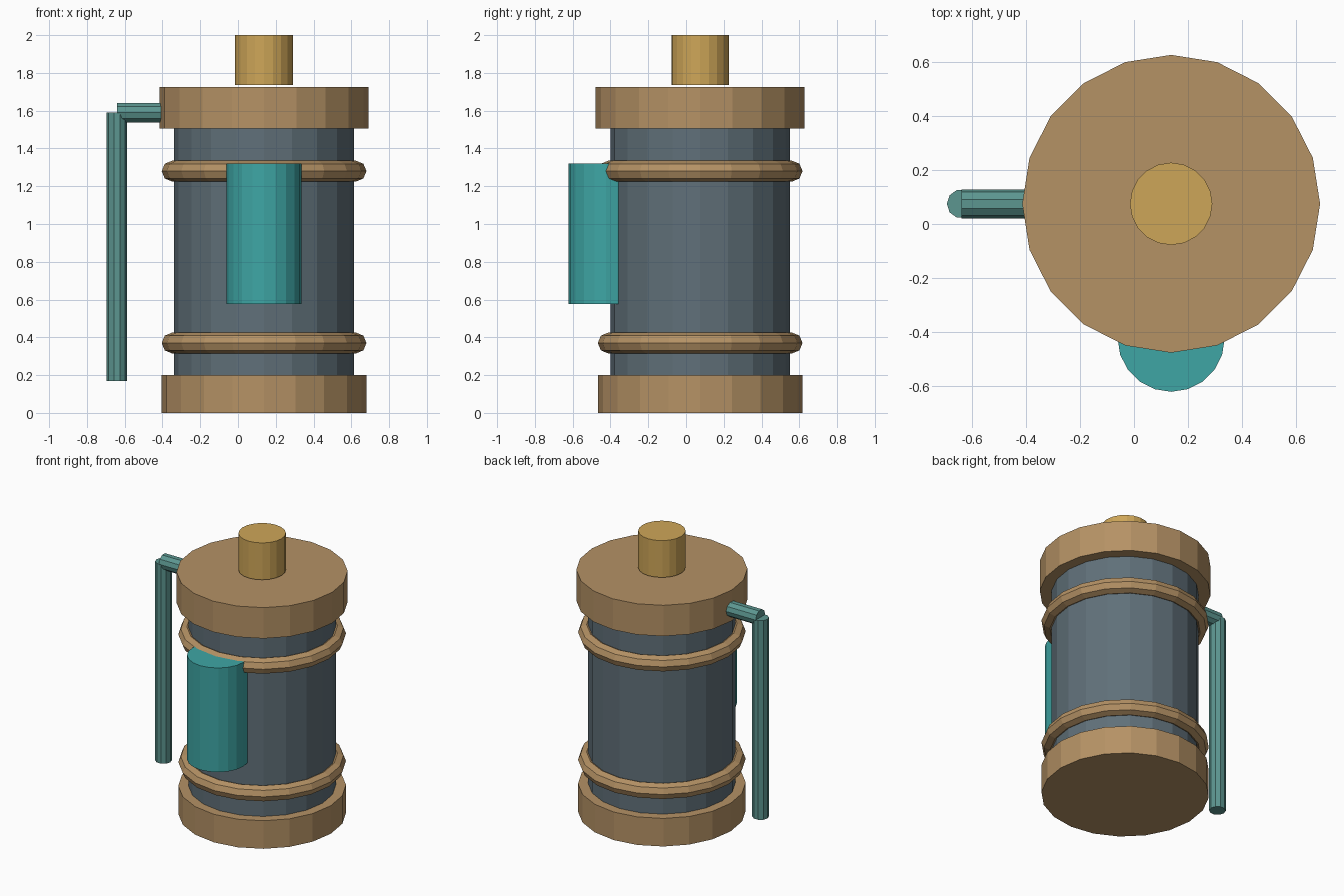
import bpy
import math
from mathutils import Matrix

if "Cube" in bpy.data.objects:
    bpy.data.objects.remove(bpy.data.objects["Cube"])

CX, CY = 0.138, 0.075   # axis of the tank


def material(name, r, g, b):
    """Flat material from sRGB bytes."""
    def lin(c):
        c /= 255
        return c / 12.92 if c <= 0.04045 else ((c + 0.055) / 1.055) ** 2.4
    m = bpy.data.materials.new(name)
    m.diffuse_color = (lin(r), lin(g), lin(b), 1)
    m.use_nodes = True
    m.node_tree.nodes["Principled BSDF"].inputs["Base Color"].default_value = m.diffuse_color
    return m


TAN = material("tan", 181, 146, 101)
SLATE = material("slate", 96, 112, 121)
TEAL = material("teal", 62, 166, 165)
PIPE = material("dull_teal", 92, 150, 144)
GOLD = material("gold", 206, 166, 88)


def finish(name, mat):
    ob = bpy.context.object
    ob.name = name
    ob.data.materials.append(mat)
    return ob


def cylinder(name, mat, x, y, z0, z1, r, sides=20):
    """Upright flat-shaded cylinder with a corner on +x."""
    bpy.ops.mesh.primitive_cylinder_add(vertices=sides, radius=r, depth=z1 - z0,
                                        location=(x, y, (z0 + z1) / 2))
    ob = finish(name, mat)
    ob.data.transform(Matrix.Rotation(math.radians(-90), 4, 'Z'))
    return ob


# Tank body with base, lid and knob
cylinder("base", TAN, CX, CY, 0, 0.2, 0.542)
cylinder("body", SLATE, CX, CY, 0.2, 1.505, 0.476)
cylinder("lid", TAN, CX, CY, 1.505, 1.725, 0.553)
cylinder("knob", GOLD, CX, CY, 1.737, 2.0, 0.153)

# Hoops around the body
for name, z in (("lower_hoop", 0.37), ("upper_hoop", 1.28)):
    bpy.ops.mesh.primitive_torus_add(major_segments=20, minor_segments=8,
                                     major_radius=0.487, minor_radius=0.055,
                                     location=(CX, CY, z))
    finish(name, TAN)

# Front canister, half sunk in the body
cylinder("front_canister", TEAL, CX, -0.424, 0.577, 1.32, 0.199)

# Side pipe: a drop and a horizontal link into the lid
cylinder("pipe_drop", PIPE, -0.641, CY, 0.17, 1.59, 0.054, 10)
bpy.ops.mesh.primitive_cylinder_add(vertices=10, radius=0.054, depth=0.32,
                                    location=(-0.48, CY, 1.59),
                                    rotation=(0, math.pi / 2, 0))
finish("pipe_link", PIPE)
